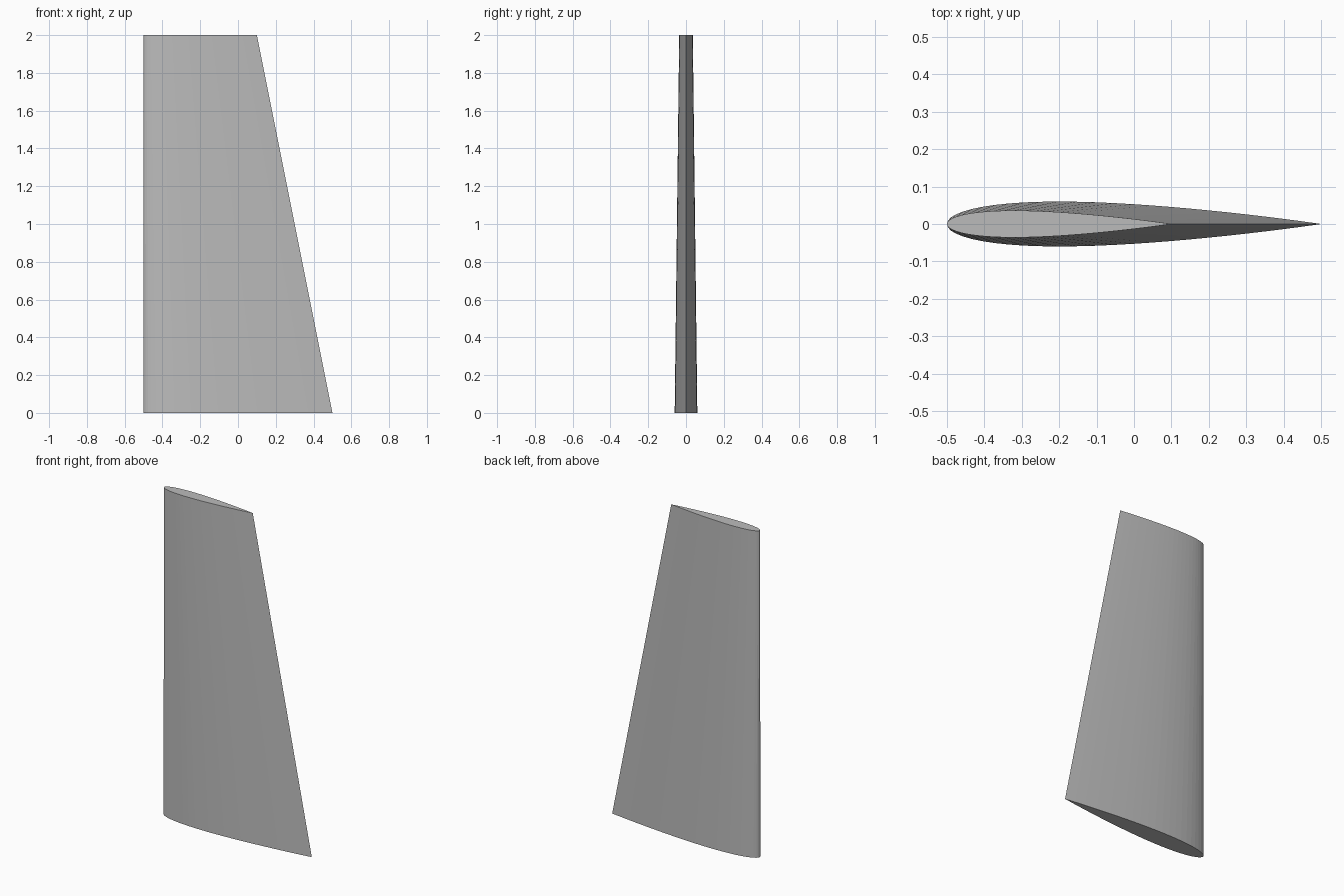
import bpy
import bmesh
import math

cube = bpy.data.objects.get("Cube")
if cube:
    bpy.data.objects.remove(cube, do_unlink=True)

HEIGHT = 2.0
LEADING_X = -0.5
ROOT_CHORD = 1.0
TIP_CHORD = 0.6
THICKNESS = 0.12
STEPS = 30          # strips on each side, packed closer at the leading edge


def half_thickness(t):
    """Symmetric airfoil half thickness at chord fraction t, closed at the tail."""
    return 5 * THICKNESS * (0.2969 * math.sqrt(t) - 0.126 * t - 0.3516 * t**2
                            + 0.2843 * t**3 - 0.1036 * t**4)


def airfoil_outline():
    """Closed outline: tail, along the back to the nose, then along the front."""
    stations = [(1 - math.cos(math.pi * i / STEPS)) / 2 for i in range(STEPS + 1)]
    back = [(t, half_thickness(t)) for t in reversed(stations)]
    front = [(t, -half_thickness(t)) for t in stations[1:-1]]
    back[0] = (1.0, 0.0)
    return back + front


def add_section(bm, chord, z):
    return [bm.verts.new((LEADING_X + t * chord, y * chord, z))
            for t, y in airfoil_outline()]


# Plain grey surface
grey = bpy.data.materials.new("light_grey")
grey.use_nodes = True
colour = (0.5, 0.5, 0.5, 1.0)
grey.diffuse_color = colour
grey.node_tree.nodes["Principled BSDF"].inputs["Base Color"].default_value = colour

# Tapered fin: root and tip sections joined by flat strips, with end caps
bm = bmesh.new()
root = add_section(bm, ROOT_CHORD, 0.0)
tip = add_section(bm, TIP_CHORD, HEIGHT)
count = len(root)
for i in range(count):
    j = (i + 1) % count
    bm.faces.new((root[i], root[j], tip[j], tip[i]))
bm.faces.new(list(reversed(root)))
bm.faces.new(tip)
bmesh.ops.recalc_face_normals(bm, faces=bm.faces)

mesh = bpy.data.meshes.new("tapered_fin")
bm.to_mesh(mesh)
bm.free()
mesh.materials.append(grey)
fin = bpy.data.objects.new("tapered_fin", mesh)
bpy.context.collection.objects.link(fin)
